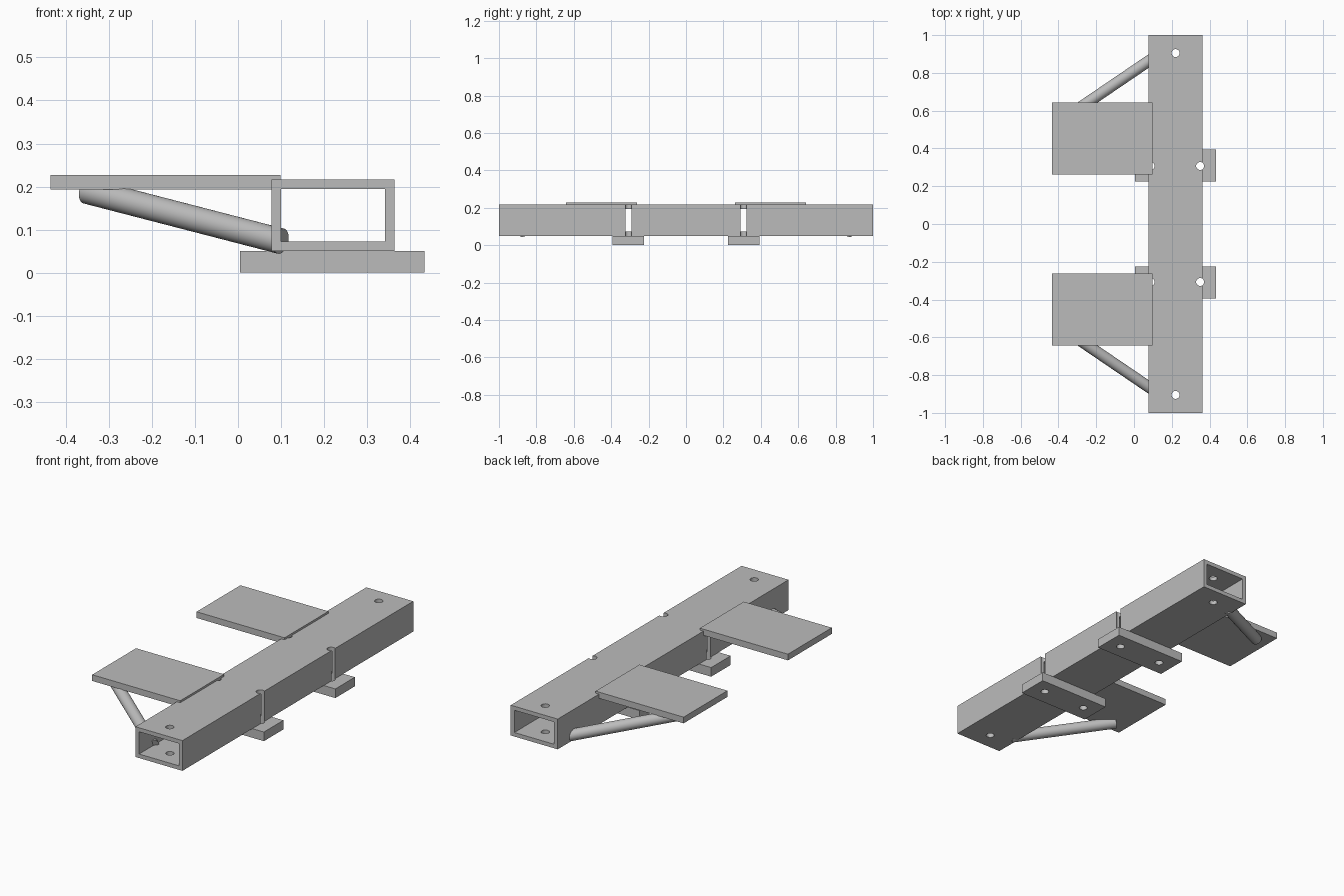
import bpy
from mathutils import Vector

cube = bpy.data.objects.get("Cube")
if cube:
    bpy.data.objects.remove(cube, do_unlink=True)

steel = bpy.data.materials.new("plain_grey_steel")
steel.use_nodes = True
GREY = (0.5, 0.5, 0.5, 1)
steel.diffuse_color = GREY
steel.node_tree.nodes["Principled BSDF"].inputs["Base Color"].default_value = GREY


def box(name, x, y, z):
    """Box between the given (low, high) limits on each axis."""
    lows, highs = zip(x, y, z)
    bpy.ops.mesh.primitive_cube_add(size=1)
    ob = bpy.context.object
    ob.name = name
    for v in ob.data.vertices:
        v.co = [(lo + hi) / 2 + c * (hi - lo) for lo, hi, c in zip(lows, highs, v.co)]
    ob.data.materials.append(steel)
    return ob


def rod(name, start, end, radius):
    """Cylinder running between two points."""
    a, b = Vector(start), Vector(end)
    bpy.ops.mesh.primitive_cylinder_add(
        vertices=32, radius=radius, depth=(b - a).length, location=(a + b) / 2,
        rotation=(b - a).to_track_quat('Z', 'Y').to_euler())
    ob = bpy.context.object
    ob.name = name
    ob.data.materials.append(steel)
    bpy.ops.object.shade_smooth_by_angle()
    return ob


def cut(target, cutters):
    """Subtract the cutters one after another."""
    bpy.ops.object.select_all(action='DESELECT')
    bpy.context.view_layer.objects.active = target
    target.select_set(True)
    for c in cutters:
        mod = target.modifiers.new("cut", 'BOOLEAN')
        mod.operation = 'DIFFERENCE'
        mod.solver = 'EXACT'
        mod.object = c
        bpy.ops.object.modifier_apply(modifier=mod.name)
    bpy.ops.object.shade_smooth_by_angle()


# Main hollow beam
WALL = 0.022
X0, X1, Z0, Z1 = 0.078, 0.363, 0.05, 0.216
beam = box("hollow_beam", (X0, X1), (-1, 1), (Z0, Z1))
bore = box("bore_cutter", (X0 + WALL, X1 - WALL), (-1.1, 1.1), (Z0 + WALL, Z1 - WALL))

# Vertical bolt holes: end holes and those clipping the beam's side walls
HOLE = 0.021
BOLT_XS = (0.088, 0.35)
cutters = [bore]
for s in (-1, 1):
    for x, y in [(0.22, 0.905)] + [(bx, 0.307) for bx in BOLT_XS]:
        cutters.append(rod("hole_cutter", (x, s * y, -0.1), (x, s * y, 0.4), HOLE))
cut(beam, cutters)

# Mirrored pairs: mounting foot, step plate and diagonal brace
for s, end in ((-1, "front"), (1, "back")):
    foot = box(end + "_mounting_foot", (0.005, 0.433),
               sorted((s * 0.225, s * 0.394)), (0, Z0))
    cut(foot, [c for c in cutters[1:] if c.location.y * s > 0 and abs(c.location.y) < 0.5])
    box(end + "_step_plate", (-0.435, 0.099), sorted((s * 0.262, s * 0.642)), (0.193, 0.227))
    rod(end + "_brace", (0.1, s * 0.878, 0.073), (-0.352, s * 0.571, 0.19), 0.03)

for c in cutters:
    bpy.data.objects.remove(c, do_unlink=True)
